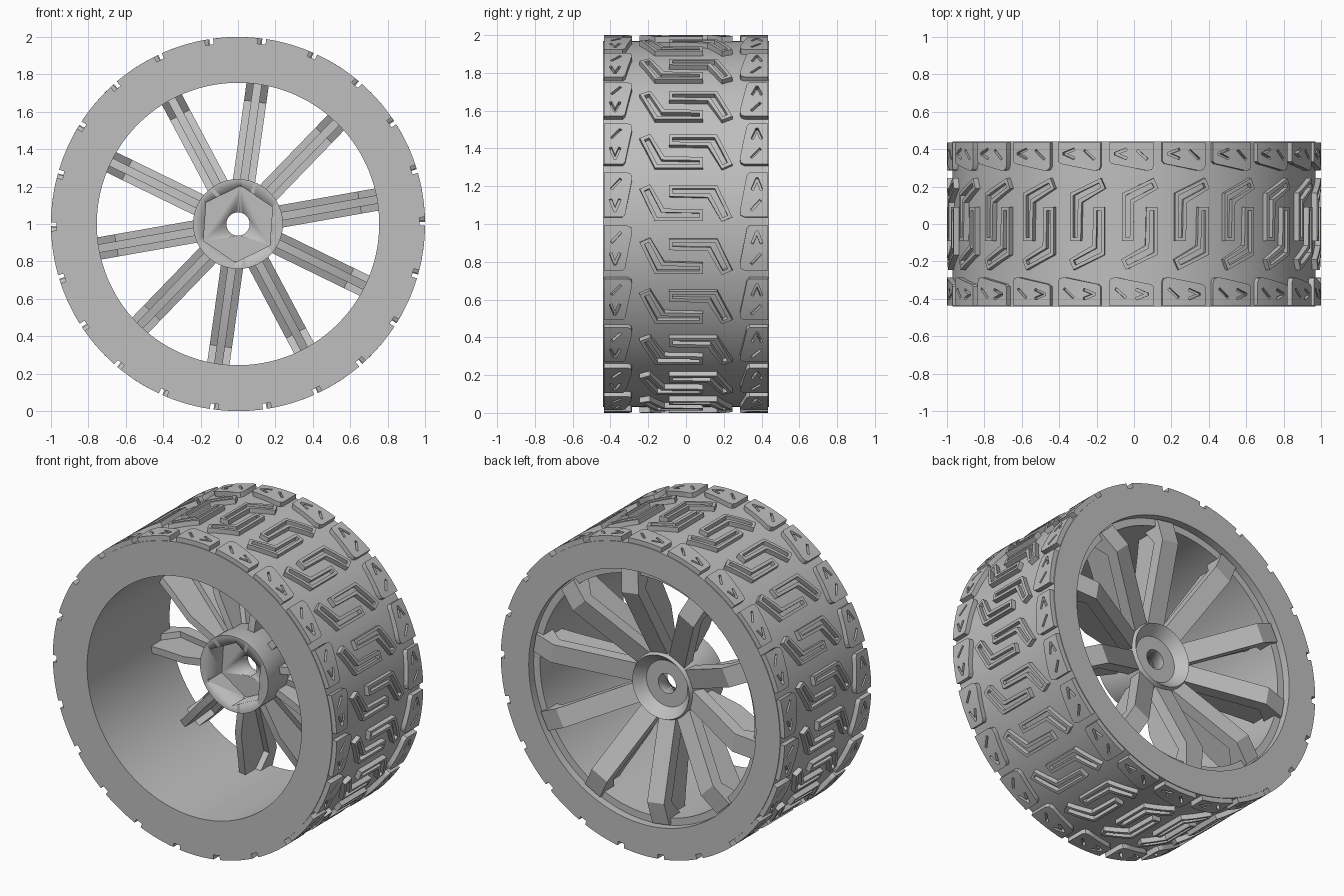
import bpy, bmesh
from math import cos, sin, pi, radians
from mathutils import Matrix, Vector

cube = bpy.data.objects.get("Cube")
if cube:
    bpy.data.objects.remove(cube, do_unlink=True)

grey = bpy.data.materials.new("grey")
grey.use_nodes = True
GREY = (0.52, 0.52, 0.52, 1)
grey.diffuse_color = GREY
grey.node_tree.nodes["Principled BSDF"].inputs["Base Color"].default_value = GREY

CENTRE = Matrix.Translation((0, 0, 1))
ROWS = 22
SPOKES = 10
BASE = 0.965


def finish(name, bm):
    """Turn a bmesh into a shaded object with the shared material."""
    bmesh.ops.recalc_face_normals(bm, faces=bm.faces)
    me = bpy.data.meshes.new(name)
    bm.to_mesh(me)
    bm.free()
    me.materials.append(grey)
    me.shade_smooth()
    me.set_sharp_from_angle(angle=radians(30))
    ob = bpy.data.objects.new(name, me)
    bpy.context.scene.collection.objects.link(ob)
    return ob


def lathe(profile, steps):
    """Spin a closed (radius, y) profile about the y axis."""
    bm = bmesh.new()
    rings = []
    for i in range(steps):
        a = 2 * pi * i / steps
        rings.append([bm.verts.new((r * cos(a), y, r * sin(a))) for r, y in profile])
    n = len(profile)
    for i in range(steps):
        p, q = rings[i], rings[(i + 1) % steps]
        for j in range(n):
            k = (j + 1) % n
            bm.faces.new((p[j], p[k], q[k], q[j]))
    return bm


def prism(bm, points, low, high):
    """Extrude a flat outline from z = low to z = high."""
    face = bm.faces.new([bm.verts.new((x, y, low)) for x, y in points])
    new = bmesh.ops.extrude_face_region(bm, geom=[face])["geom"]
    verts = [g for g in new if isinstance(g, bmesh.types.BMVert)]
    bmesh.ops.translate(bm, verts=verts, vec=(0, 0, high - low))


def cut(body, cutter):
    """Boolean difference; the cutter is removed afterwards."""
    cutter.hide_render = True
    mod = body.modifiers.new("cut", "BOOLEAN")
    mod.operation, mod.solver, mod.object = "DIFFERENCE", "EXACT", cutter
    bpy.context.view_layer.update()
    graph = bpy.context.evaluated_depsgraph_get()
    me = bpy.data.meshes.new_from_object(body.evaluated_get(graph))
    bpy.data.objects.remove(cutter, do_unlink=True)
    body.modifiers.clear()
    body.data = me


def around(name, template, count, phase):
    """Repeat a mesh about the y axis as one object."""
    bm = bmesh.new()
    size = len(template.vertices)
    for i in range(count):
        bm.from_mesh(template)
        bm.verts.ensure_lookup_table()
        turn = Matrix.Rotation(-(phase + 2 * pi * i / count), 4, "Y")
        bmesh.ops.transform(bm, matrix=turn, verts=bm.verts[-size:])
    ob = finish(name, bm)
    ob.matrix_world = CENTRE
    return ob


def stroke(a, b, width=0.014):
    """Thin four-sided groove outline between two points."""
    a, b = Vector(a), Vector(b)
    d = (b - a).normalized()
    n = Vector((-d.y, d.x)) * width / 2
    return [a - n, b - n, b + n, a + n]


def tread(name, outline, grooves, pivot=None):
    """Cut a flat block, wrap it on the tyre and repeat it around."""
    def turned(points):
        if pivot is None:
            return points
        return [(-u, 2 * pivot - v) for u, v in points]
    bm = bmesh.new()
    prism(bm, turned(outline), 0, 1 - BASE)
    block = finish(name + "_block", bm)
    for groove in grooves:
        bm = bmesh.new()
        prism(bm, turned(groove), 0.008, 0.1)
        cut(block, finish("groove_cutter", bm))
    bm = bmesh.new()
    bm.from_mesh(block.data)
    bmesh.ops.triangulate(bm, faces=bm.faces)
    for i in range(-4, 5):
        geom = bm.verts[:] + bm.edges[:] + bm.faces[:]
        bmesh.ops.bisect_plane(bm, geom=geom, plane_co=(0, i * 0.043 + 0.002, 0),
                               plane_no=(0, 1, 0))
    for v in bm.verts:
        u, a, h = v.co
        v.co = ((BASE + h) * cos(a), u, (BASE + h) * sin(a))
    me = bpy.data.meshes.new(name)
    bm.to_mesh(me)
    bm.free()
    bpy.data.objects.remove(block, do_unlink=True)
    around(name, me, ROWS, radians(6.4))


# Tyre and rim barrel, with a stepped seat at the back
tyre = finish("tyre", lathe([(0.755, -0.44), (0.97, -0.44), (0.97, 0.44),
                             (0.80, 0.44), (0.80, 0.39), (0.755, 0.39)], 132))
tyre.matrix_world = CENTRE

# Hub with a bore, a dished back and a hexagonal front socket
hub = finish("hub", lathe([(0.062, -0.04), (0.24, -0.04), (0.24, 0.16),
                           (0.20, 0.255), (0.145, 0.19), (0.062, 0.19)], 72))
bm = bmesh.new()
hexagon = [(0.205 * cos(radians(26 + 60 * i)), 0.205 * sin(radians(26 + 60 * i)))
           for i in range(6)]
prism(bm, hexagon, -0.10, 0.2)
bmesh.ops.rotate(bm, verts=bm.verts, matrix=Matrix.Rotation(pi / 2, 3, "X"))
cut(hub, finish("socket_cutter", bm))
hub.matrix_world = CENTRE

# Spokes: a bent plate with a deep rib on its front
plate = [(0.18, 0.14), (0.66, 0.36), (0.79, 0.27), (0.79, 0.41), (0.65, 0.435), (0.18, 0.22)]
rib = [(0.2, 0.08), (0.45, 0.09), (0.68, 0.17), (0.78, 0.2), (0.78, 0.38),
       (0.65, 0.41), (0.2, 0.2)]
for name, outline, width in (("spoke_plates", plate, 0.12), ("spoke_ribs", rib, 0.045)):
    bm = bmesh.new()
    prism(bm, outline, -width / 2, width / 2)
    me = bpy.data.meshes.new(name)
    bm.to_mesh(me)
    bm.free()
    around(name, me, SPOKES, radians(10))

# Shoulder blocks with a chevron and a slanted sipe
shoulder = [(-0.435, -0.075), (-0.335, -0.075), (-0.322, -0.06), (-0.285, 0.13),
            (-0.29, 0.155), (-0.31, 0.165), (-0.435, 0.165)]
sipes = [stroke((-0.40, 0.02), (-0.375, -0.045)), stroke((-0.35, 0.02), (-0.377, -0.045)),
         stroke((-0.395, 0.075), (-0.345, 0.13))]
tread("right_shoulder_blocks", shoulder, sipes)
tread("left_shoulder_blocks", shoulder, sipes, 0.045)

# Interlocking hooked blocks with a slot along the middle
hook = [(-0.245, 0.075), (-0.19, 0.1), (-0.115, -0.03), (0.09, -0.035),
        (0.09, -0.095), (-0.165, -0.095)]
slot = [(-0.22, 0.065), (-0.195, 0.077), (-0.13, -0.05), (0.072, -0.054),
        (0.072, -0.077), (-0.152, -0.077)]
tread("front_hook_blocks", hook, [slot])
tread("back_hook_blocks", hook, [slot], 0.0)
